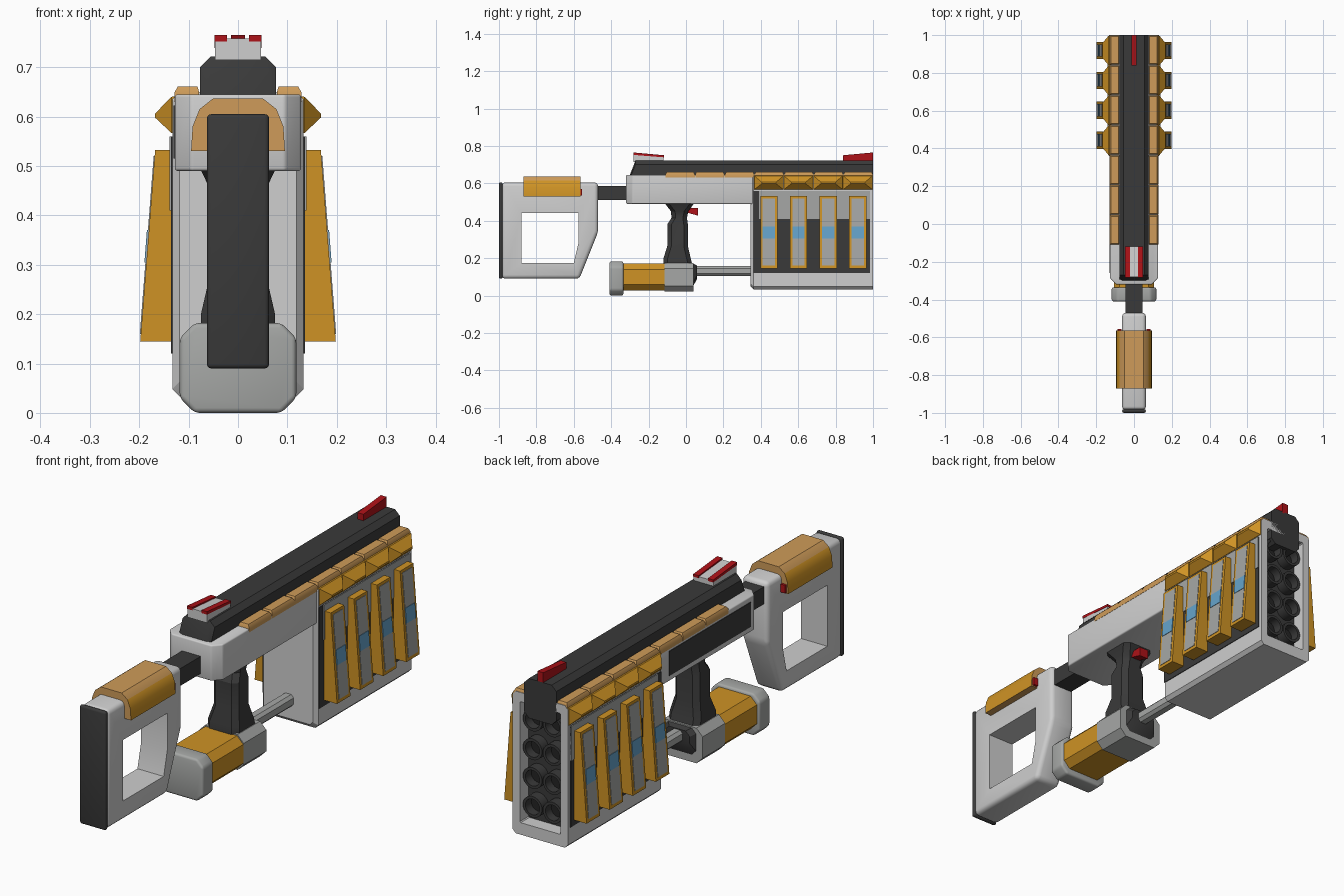
import bpy, bmesh, math
from mathutils import Vector

cube = bpy.data.objects.get("Cube")
if cube:
    bpy.data.objects.remove(cube, do_unlink=True)


def material(name, *rgb):
    m = bpy.data.materials.new(name)
    m.use_nodes = True
    m.diffuse_color = (*rgb, 1)
    m.node_tree.nodes["Principled BSDF"].inputs["Base Color"].default_value = (*rgb, 1)
    return m


LIGHT = material("light grey", .62, .62, .62)
GREY = material("mid grey", .38, .39, .38)
DARK = material("charcoal", .042, .042, .042)
BLACK = material("bore black", .018, .018, .018)
ORANGE = material("orange", .62, .29, .018)
TAN = material("tan orange", .62, .33, .1)
RED = material("red", .42, .006, .009)
BLUE = material("blue", .13, .37, .6)
parts = []


def finish(name, bm, mat, bevel=0, keep=lambda e: True, seg=3):
    bmesh.ops.recalc_face_normals(bm, faces=bm.faces)
    if bevel:
        edges = [e for e in bm.edges if keep(e) and e.calc_face_angle(0) > .3]
        bmesh.ops.bevel(bm, geom=edges, offset=bevel, segments=seg, profile=.5,
                        affect='EDGES', clamp_overlap=True)
    me = bpy.data.meshes.new(name)
    bm.to_mesh(me)
    bm.free()
    me.materials.append(mat)
    ob = bpy.data.objects.new(name, me)
    bpy.context.collection.objects.link(ob)
    parts.append(ob)
    return ob


def place(axis, a, b, t):
    """2D profile point at station t along an axis"""
    return {'x': (t, a, b), 'y': (a, t, b), 'z': (a, b, t)}[axis]


def loft(name, mat, axis, sections, bevel=0, seg=3):
    """Skin (station, profile) pairs and cap both ends"""
    bm = bmesh.new()
    rings = [[bm.verts.new(place(axis, a, b, t)) for a, b in pts] for t, pts in sections]
    n = len(rings[0])
    for r, q in zip(rings, rings[1:]):
        for i in range(n):
            j = (i + 1) % n
            bm.faces.new((r[i], r[j], q[j], q[i]))
    bm.faces.new(rings[0])
    bm.faces.new(rings[-1])
    return finish(name, bm, mat, bevel, seg=seg)


def prism(name, mat, axis, pts, lo, hi, bevel=0):
    return loft(name, mat, axis, [(lo, pts), (hi, pts)], bevel)


def box(name, mat, x0, x1, y0, y1, z0, z1, bevel=0):
    return prism(name, mat, 'z', [(x0, y0), (x1, y0), (x1, y1), (x0, y1)], z0, z1, bevel)


def ring(name, mat, axis, outer, inner, lo, hi, bevel=0):
    """Hollow prism, rounded on its outer edges only"""
    bm = bmesh.new()
    o0, o1, i0, i1 = [[bm.verts.new(place(axis, a, b, t)) for a, b in p]
                      for p in (outer, inner) for t in (lo, hi)]
    n = len(outer)
    for i in range(n):
        j = (i + 1) % n
        for p, q in ((o0, o1), (i1, i0), (i0, o0), (o1, i1)):
            bm.faces.new((p[i], p[j], q[j], q[i]))
    rim = set(o0 + o1)
    return finish(name, bm, mat, bevel, lambda e: all(v in rim for v in e.verts))


def octagon(u0, u1, v0, v1, c):
    return [(u0 + c, v0), (u1 - c, v0), (u1, v0 + c), (u1, v1 - c),
            (u1 - c, v1), (u0 + c, v1), (u0, v1 - c), (u0, v0 + c)]


def sym(w, z0, z1, c):
    return octagon(-w, w, z0, z1, c)


# Shoulder stock with hand opening, butt pad and cheek rest
ring("stock", LIGHT, 'x',
     [(-.985, .605), (-.47, .605), (-.47, .34), (-.57, .09), (-.985, .09)],
     [(-.88, .44), (-.575, .44), (-.575, .28), (-.6, .175), (-.88, .175)], -.063, .063, .02)
box("butt_pad", DARK, -.063, .063, -1, -.98, .09, .605, .009)
cheek = loft("cheek_rest", TAN, 'y', [(y, [(-.095, .53), (.095, .53), (.092, .58), (.078, .615),
             (.05, .637), (-.05, .637), (-.078, .615), (-.092, .58)]) for y in (-.87, -.565)])
cheek.data.materials.append(ORANGE)
for p in cheek.data.polygons:
    if abs(p.normal.x) > .9:
        p.material_index = 1
box("stock_connector", DARK, -.045, .045, -.5, -.3, .51, .585)

# Receiver with chamfered rear corners
prism("receiver", LIGHT, 'z', [(-.095, -.32), (.095, -.32), (.128, -.285), (.128, .37),
      (-.128, .37), (-.128, -.285)], .49, .645, .006)
box("receiver_side_panel", DARK, -.131, -.12, -.26, .3, .515, .622)

# Upper barrel housing and sights
loft("barrel_housing", DARK, 'y', [(-.3, sym(.077, .55, .645, .02)),
     (-.27, sym(.077, .55, .722, .022)), (1, sym(.077, .55, .722, .022))])
prism("rear_sight", LIGHT, 'x', [(-.28, .715), (-.12, .715), (-.12, .745), (-.28, .758)], -.047, .047)
prism("front_sight", RED, 'x', [(.84, .715), (1, .715), (1, .765), (.84, .75)], -.014, .014)

# Launcher pod body, open muzzle frame and tubes
loft("pod_body", LIGHT, 'y', [(.345, sym(.118, .05, .635, .014)), (.362, sym(.133, .033, .65, .015)),
     (.93, sym(.133, .033, .65, .015))])
ring("muzzle_frame", LIGHT, 'y', sym(.133, .033, .65, .015), sym(.098, .085, .61, .004), .93, 1)
box("muzzle_recess", DARK, -.1, .1, .925, .94, .08, .615)


def circle(cx, cz, r, n=24):
    return [(cx + r * math.cos(math.tau * i / n), cz + r * math.sin(math.tau * i / n)) for i in range(n)]


for col in (-1, 1):
    for row in range(4):
        cx, cz = col * .048, .16 + row * .125
        tag = f"{'left' if col > 0 else 'right'}_{row + 1}"
        ring("tube_" + tag, DARK, 'y', circle(cx, cz, .046), circle(cx, cz, .034), .93, .985)
        prism("tube_bore_" + tag, BLACK, 'y', circle(cx, cz, .035), .93, .945)

# Parts repeated on both sides
for s, side in ((1, "left"), (-1, "right")):
    def sbox(name, mat, x0, x1, *rest):
        return box(f"{side}_{name}", mat, s * x0, s * x1, *rest)

    sbox("pod_panel", DARK, .12, .136, .362, .985, .12, .56)
    sbox("pod_upper_panel", GREY, .12, .139, .39, .985, .41, .56)
    sbox("cheek_button", RED, .066, .088, -.575, -.555, .535, .57)
    prism(side + "_rear_sight_stripe", RED, 'x',
          [(-.282, .752), (-.118, .739), (-.118, .75), (-.282, .765)], s * .022, s * .048)

    # Segmented top rail
    for i in range(7):
        y = -.11 + i * .1586
        loft(f"{side}_rail_{i + 1}", TAN, 'z',
             [(z, [(s * (.078 + d / 2), y + d), (s * (.13 - d), y + d),
                   (s * (.13 - d), y + .158 - d), (s * (.078 + d / 2), y + .158 - d)])
              for z, d in ((.63, .001), (.648, .001), (.661, .008))])

    # Faceted studs and slanted fins
    for i in range(4):
        y = .443 + i * .1585
        loft(f"{side}_stud_{i + 1}", ORANGE, 'x',
             [(s * x, [(y - h, z0), (y + h, z0), (y + h, z1), (y - h, z1)])
              for x, h, z0, z1 in ((.12, .079, .567, .642), (.135, .078, .567, .64),
                                   (.168, .038, .598, .606))])

        def slab(name, mat, z0, z1, lift, half):
            def out(z):
                return .198 - .03 * (z - .145) / .385 + lift
            prism(f"{side}_{name}_{i + 1}", mat, 'y',
                  [(s * .12, z0), (s * out(z0), z0), (s * out(z1), z1), (s * .12, z1)],
                  y - half, y + half)

        slab("fin", ORANGE, .145, .532, 0, .046)
        slab("fin_panel", GREY, .16, .52, .002, .033)
        slab("fin_marker", BLUE, .305, .37, .004, .033)

# Pistol grip and trigger
loft("grip", DARK, 'z', [(z, octagon(-w, w, y0, y1, .022)) for z, y0, y1, w in (
    (.16, -.12, .035, .075), (.2, -.12, .025, .075), (.265, -.1, .01, .06), (.38, -.1, .01, .06),
    (.415, -.078, .005, .05), (.45, -.08, .012, .055), (.495, -.115, .045, .077))])
prism("trigger", RED, 'x', [(0, .445), (.065, .427), (.065, .468), (0, .468)], -.022, .022)

# Lower canister and link rod
loft("canister", ORANGE, 'y', [(y, sym(.106, .028, .17, .03)) for y in (-.35, -.11)])
loft("canister_end_cap", GREY, 'y',
     [(-.41, sym(.118, 0, .182, .03)), (-.335, sym(.118, 0, .182, .03))], .01)
loft("canister_front", GREY, 'y', [(-.115, sym(.108, .022, .175, .03)), (.04, sym(.108, .022, .175, .03))])
loft("canister_nose", DARK, 'y', [(.035, sym(.08, .045, .172, .02)), (.06, sym(.06, .09, .16, .02))])
loft("link_rod", GREY, 'y', [(.03, sym(.026, .105, .157, .012)), (.36, sym(.026, .105, .157, .012))])

# Smooth rounded edges, keep hard corners
for ob in bpy.context.selected_objects:
    ob.select_set(False)
for ob in parts:
    ob.select_set(True)
bpy.context.view_layer.objects.active = parts[0]
bpy.ops.object.shade_smooth_by_angle(angle=math.radians(32))
